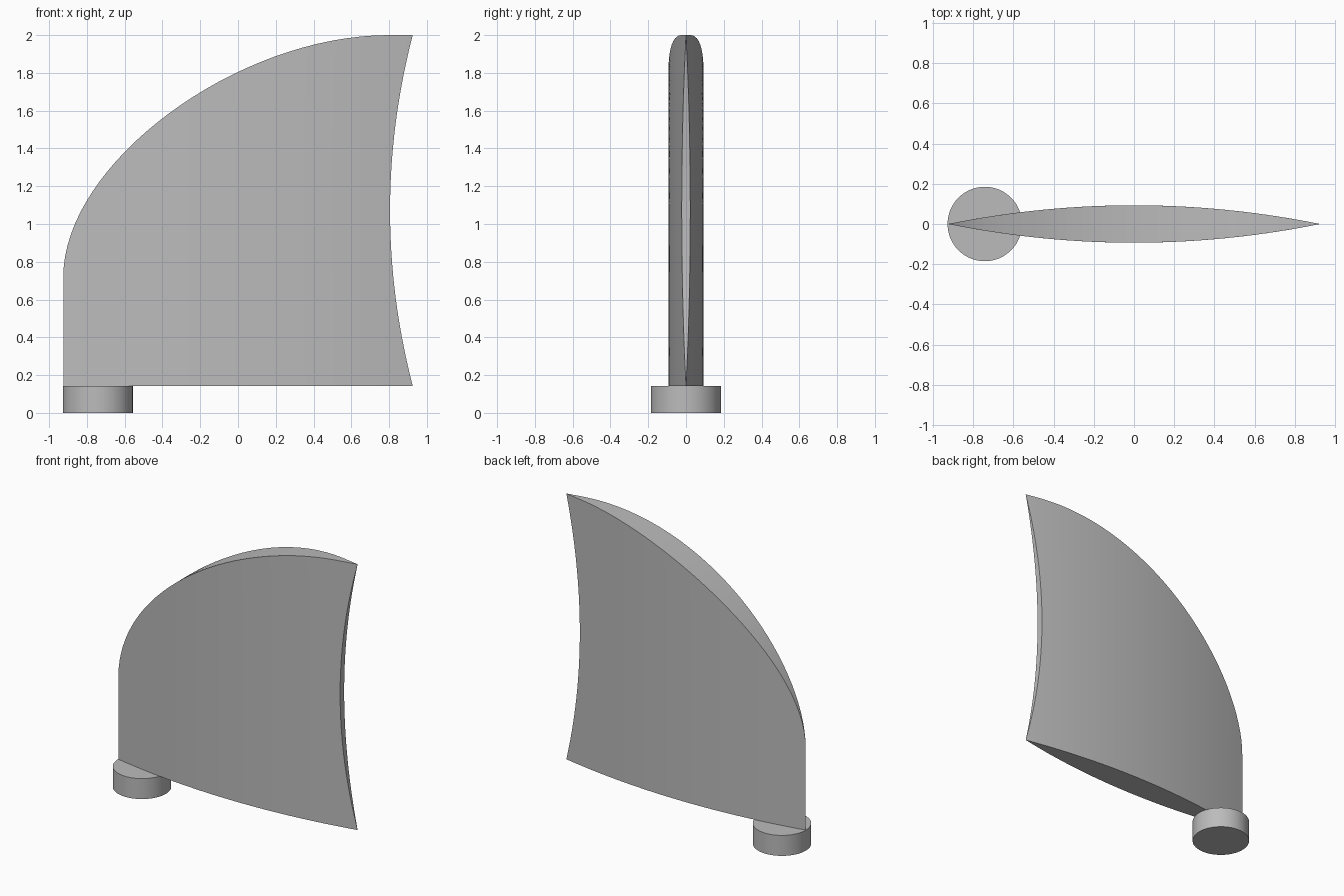
import bpy, bmesh, math

cube = bpy.data.objects.get("Cube")
if cube:
    bpy.data.objects.remove(cube, do_unlink=True)

grey = bpy.data.materials.new("plain grey")
grey.use_nodes = True
colour = (0.5, 0.5, 0.5, 1)
grey.diffuse_color = colour
grey.node_tree.nodes["Principled BSDF"].inputs["Base Color"].default_value = colour

HALF = 0.925      # half chord of the blade
THICK = 0.093     # half thickness at mid chord
LOW, SHOULDER, TOP = 0.143, 0.72, 2.0
COLS, ROWS = 40, 32


def finish(bm, name):
    bmesh.ops.remove_doubles(bm, verts=bm.verts, dist=1e-5)
    bmesh.ops.recalc_face_normals(bm, faces=bm.faces)
    mesh = bpy.data.meshes.new(name)
    bm.to_mesh(mesh)
    bm.free()
    mesh.materials.append(grey)
    obj = bpy.data.objects.new(name, mesh)
    bpy.context.collection.objects.link(obj)
    bpy.ops.object.select_all(action='DESELECT')
    bpy.context.view_layer.objects.active = obj
    obj.select_set(True)
    bpy.ops.object.shade_smooth_by_angle(angle=math.radians(8 if name == "blade" else 30))


def bezier(a, b, c, d, t):
    s = 1 - t
    return a*s**3 + 3*b*s*s*t + 3*c*s*t*t + d*t**3


def trailing(z):
    s = 2 * (z - LOW) / (TOP - LOW) - 1
    return HALF - 0.12 * (1 - s * s)


# Leading edge: straight up, then sweeping back to the tip
leading = [(-HALF, LOW + (SHOULDER - LOW) * i / 10) for i in range(10)]
for i in range(ROWS + 1):
    t = i / ROWS
    leading.append((bezier(-HALF, -HALF, -0.01, 0.8, t),
                    bezier(SHOULDER, 1.32, TOP, TOP, t)))

# Blade: two bowed sheets joined by a rim
bm = bmesh.new()
sheets = []
for side in (-1, 1):
    rows = []
    for x0, z in leading:
        x1 = trailing(z)
        row = []
        for j in range(COLS + 1):
            x = x0 + (x1 - x0) * j / COLS
            row.append(bm.verts.new((x, side * THICK * (1 - (x / HALF) ** 2), z)))
        rows.append(row)
    for a, b in zip(rows, rows[1:]):
        for j in range(COLS):
            bm.faces.new((a[j], a[j + 1], b[j + 1], b[j]))
    sheets.append(rows)


def outline(rows):
    return (rows[0] + [r[-1] for r in rows[1:]] + rows[-1][-2::-1]
            + [r[0] for r in rows[-2:0:-1]])


front, back = outline(sheets[0]), outline(sheets[1])
for i in range(len(front)):
    k = (i + 1) % len(front)
    bm.faces.new((front[i], front[k], back[k], back[i]))
# Close up the thin edges where both sheets meet
bmesh.ops.dissolve_degenerate(bm, dist=1e-6, edges=bm.edges)
finish(bm, "blade")

# Round foot under the leading corner
bm = bmesh.new()
bmesh.ops.create_cone(bm, cap_ends=True, segments=64, radius1=0.185, radius2=0.185, depth=LOW)
bmesh.ops.translate(bm, verts=bm.verts, vec=(-0.742, 0, LOW / 2))
finish(bm, "foot")
